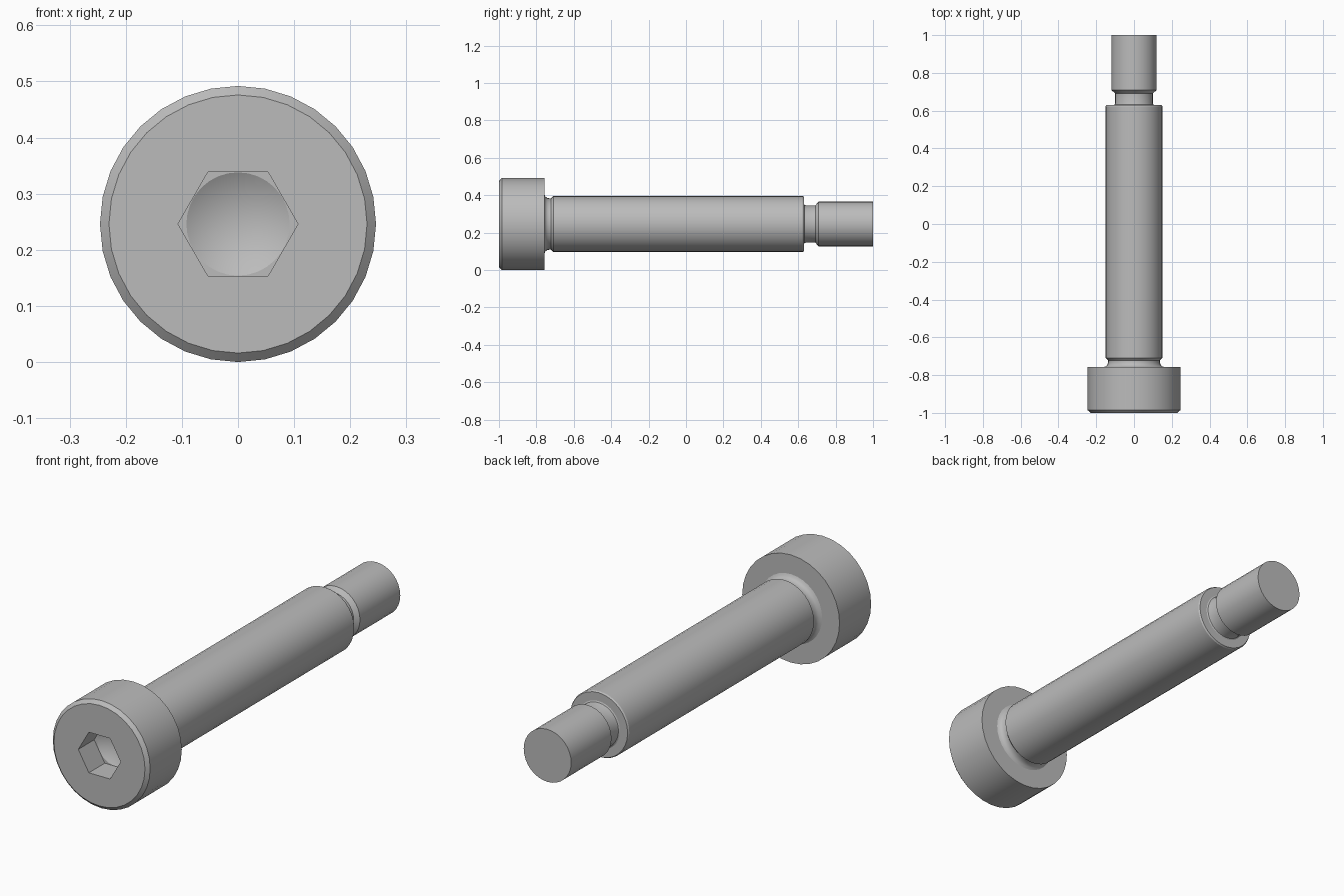
import bpy, bmesh, math

if "Cube" in bpy.data.objects:
    bpy.data.objects.remove(bpy.data.objects["Cube"])

AXIS_Z = 0.246   # height of the bolt axis
N = 32           # sides of the round parts

steel = bpy.data.materials.new("grey_steel")
steel.use_nodes = True
colour = (0.5, 0.5, 0.5, 1)
steel.diffuse_color = colour
steel.node_tree.nodes["Principled BSDF"].inputs["Base Color"].default_value = colour


def ring(bm, sides, r, y):
    """Closed loop of edges around the bolt axis."""
    verts = []
    for i in range(sides):
        a = math.tau * i / sides
        verts.append(bm.verts.new((r * math.cos(a), y, r * math.sin(a))))
    return [bm.edges.new((verts[i - 1], verts[i])) for i in range(sides)]


def loft(name, sections, tip_y=None, cap_end=False):
    """Bridge (sides, radius, y) sections; optional cone tip at the start."""
    bm = bmesh.new()
    loops = [ring(bm, *s) for s in sections]
    for a, b in zip(loops, loops[1:]):
        bmesh.ops.bridge_loops(bm, edges=a + b)
    if tip_y is not None:
        apex = bm.verts.new((0, tip_y, 0))
        for e in loops[0]:
            bm.faces.new((*e.verts, apex))
    if cap_end:
        bmesh.ops.edgeloop_fill(bm, edges=loops[-1])
    bmesh.ops.recalc_face_normals(bm, faces=bm.faces)
    # Make sure the outer wall faces away from the axis
    wall = max(bm.faces, key=lambda f: f.calc_center_median().xz.length)
    if wall.normal.xz.dot(wall.calc_center_median().xz) < 0:
        bmesh.ops.reverse_faces(bm, faces=bm.faces)
    mesh = bpy.data.meshes.new(name)
    bm.to_mesh(mesh)
    bm.free()
    mesh.materials.append(steel)
    obj = bpy.data.objects.new(name, mesh)
    obj.location.z = AXIS_Z
    bpy.context.collection.objects.link(obj)
    bpy.ops.object.select_all(action='DESELECT')
    obj.select_set(True)
    bpy.context.view_layer.objects.active = obj
    bpy.ops.object.shade_smooth_by_angle(angle=math.radians(28))
    return obj


def turned(*points):
    return [(N, r, y) for r, y in points]


# Cap head: drilled cone, hex socket, chamfered rim, underside
loft("socket_head",
     [(N, 0.092, -0.885), (6, 0.107, -0.885), (6, 0.107, -1)]
     + turned((0.23, -1), (0.246, -0.985), (0.246, -0.757), (0.158, -0.757)),
     tip_y=-0.832)

# Shoulder: flared relief under the head, long plain body, end face
loft("shoulder",
     turned((0.158, -0.757), (0.147, -0.752), (0.14, -0.743), (0.137, -0.73),
            (0.137, -0.722), (0.15, -0.709), (0.15, 0.623), (0.146, 0.63),
            (0.108, 0.63)))

# Thread end: undercut with small fillet, chamfer, plain cylinder
loft("thread_end",
     turned((0.108, 0.63), (0.102, 0.633), (0.1, 0.639), (0.1, 0.692),
            (0.12, 0.709), (0.12, 1)),
     cap_end=True)
